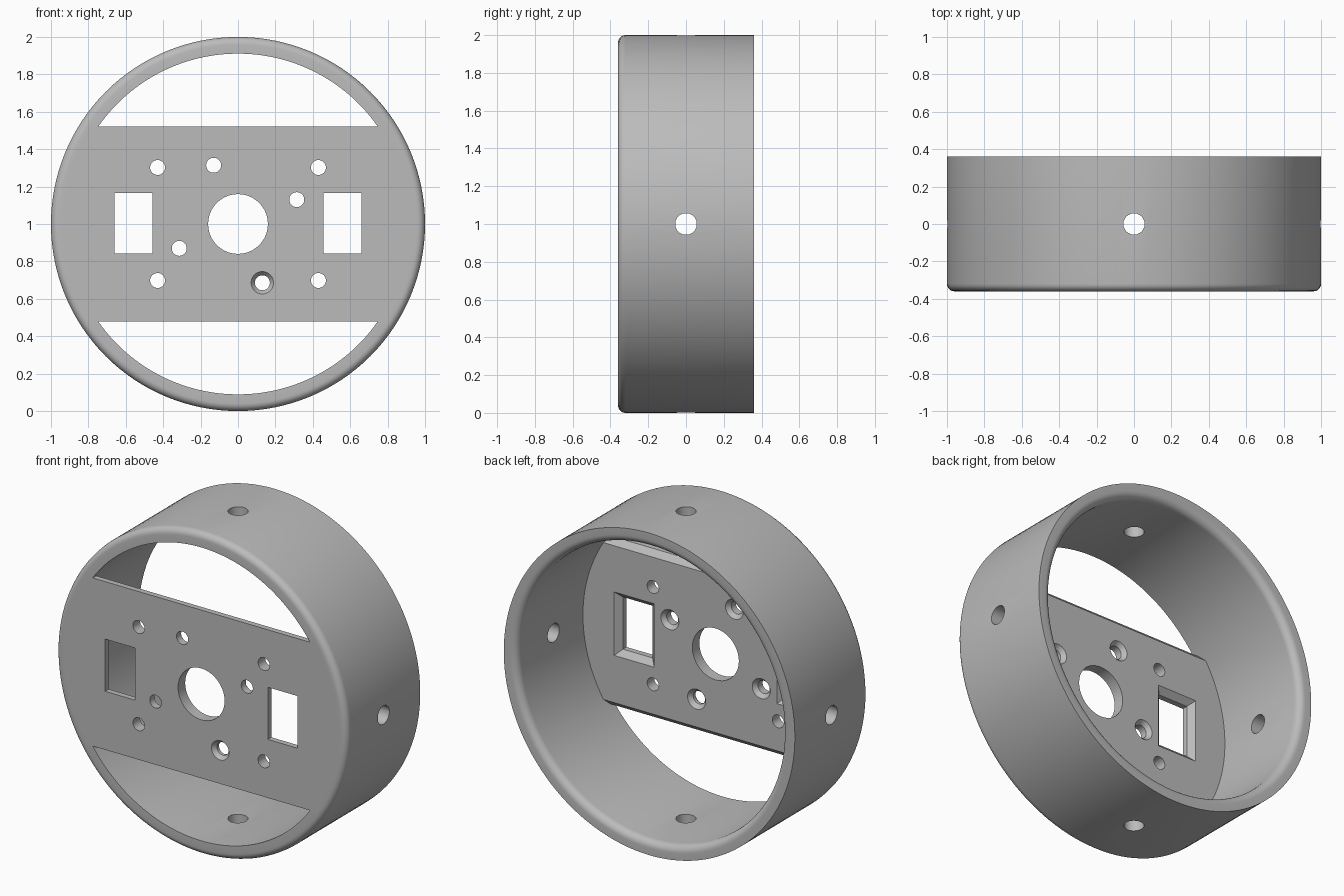
import bpy, bmesh
from math import sin, cos, asin, pi, radians
from mathutils import Matrix, Vector

if "Cube" in bpy.data.objects:
    bpy.data.objects.remove(bpy.data.objects["Cube"])

FRONT, BACK = -0.36, 0.36
OUTER, INNER = 1.0, 0.911
PLATE_BACK, STEP = -0.29, 0.035
CENTRE = Vector((0, 0, 1))

grey = bpy.data.materials.new("plain grey")
grey.use_nodes = True
grey.diffuse_color = (0.5, 0.5, 0.5, 1)
grey.node_tree.nodes["Principled BSDF"].inputs["Base Color"].default_value = (0.5, 0.5, 0.5, 1)


def ring(r, y, n, turn=0.0):
    """Circle of n points around the y axis."""
    return [Vector((r * cos(turn + 2 * pi * i / n), y, r * sin(turn + 2 * pi * i / n))) for i in range(n)]


def stack(bm, sections, matrix, closed=False):
    """Skin a row of sections, capped at the ends or closed into a loop."""
    rows = [[bm.verts.new(matrix @ p) for p in s] for s in sections]
    n = len(rows[0])
    pairs = list(zip(rows, rows[1:]))
    if closed:
        pairs.append((rows[-1], rows[0]))
    else:
        bm.faces.new(rows[0])
        bm.faces.new(rows[-1])
    for a, b in pairs:
        for i in range(n):
            j = (i + 1) % n
            bm.faces.new((a[i], a[j], b[j], b[i]))


def finish(bm, name):
    bmesh.ops.recalc_face_normals(bm, faces=bm.faces[:])
    mesh = bpy.data.meshes.new(name)
    bm.to_mesh(mesh)
    bm.free()
    mesh.materials.append(grey)
    obj = bpy.data.objects.new(name, mesh)
    bpy.context.collection.objects.link(obj)
    return obj


def combine(target, tool, operation):
    mod = target.modifiers.new(operation.lower(), 'BOOLEAN')
    mod.operation, mod.object, mod.solver = operation, tool, 'EXACT'
    bpy.context.view_layer.objects.active = target
    bpy.ops.object.modifier_apply(modifier=mod.name)
    bpy.data.objects.remove(tool)


def fillet(r, y, radius, start):
    """Quarter arc of (radius, y) profile points around a corner centre."""
    return [(r + radius * cos(radians(start + a)), y + radius * sin(radians(start + a)))
            for a in range(0, 91, 15)]


place = Matrix.Translation(CENTRE)

# Round housing: front outer edge and back inner edge are rounded
profile = [(INNER, FRONT)] + fillet(OUTER - 0.04, FRONT + 0.04, 0.04, -90)
profile += [(OUTER, BACK)] + fillet(INNER + 0.045, BACK - 0.045, 0.045, 90)
bm = bmesh.new()
stack(bm, [ring(r, y, 128) for r, y in profile], place, closed=True)
housing = finish(bm, "round_housing")


# Mounting plate across the front, chamfered on its back edges
def plate_outline(y, half_height, r=0.94, n=24):
    a = asin(half_height / r)
    side = [(r * cos(-a + 2 * a * i / n), r * sin(-a + 2 * a * i / n)) for i in range(n + 1)]
    return [Vector((x, y, z)) for x, z in side] + [Vector((-x, y, z)) for x, z in reversed(side)]


bm = bmesh.new()
stack(bm, [plate_outline(FRONT, 0.522), plate_outline(PLATE_BACK - STEP, 0.522),
           plate_outline(PLATE_BACK, 0.522 - STEP)], place)
combine(housing, finish(bm, "mounting_plate"), 'UNION')

# Openings
bm = bmesh.new()
before, behind = FRONT - 0.1, PLATE_BACK + 0.1


def bore(x, z, rings):
    stack(bm, [ring(r, y, 40) for r, y in rings], Matrix.Translation((x, 0, 1 + z)))


# Centre hole and four plain corner holes
bore(0, 0, [(0.16, before), (0.16, behind)])
for sx in (-1, 1):
    for sz in (-1, 1):
        bore(sx * 0.43, sz * 0.302, [(0.04, before), (0.04, behind)])

# Four countersunk screw holes, one sunk from the front as well
sink = [(0.04, PLATE_BACK - 0.025), (0.062, PLATE_BACK), (0.062, behind)]
for i in range(4):
    a = radians(22.5 + 90 * i)
    front = [(0.04, before)]
    if i == 3:
        front = [(0.06, before), (0.06, FRONT), (0.04, FRONT + 0.025)]
    bore(0.34 * cos(a), 0.34 * sin(a), front + sink)


# Rectangular windows that widen toward the back
def rectangle(y, grow):
    w, h = 0.102 + grow, 0.162 + grow
    return [Vector((sx * w, y, sz * h)) for sx, sz in ((-1, -1), (1, -1), (1, 1), (-1, 1))]


for sx in (-1, 1):
    stack(bm, [rectangle(before, 0), rectangle(PLATE_BACK - STEP, 0),
               rectangle(PLATE_BACK, STEP), rectangle(behind, STEP)],
          Matrix.Translation((sx * 0.559, 0, 1.003)))

# Four radial holes through the housing wall
for i in range(4):
    turn = Matrix.Rotation(i * pi / 2, 4, 'Y') @ Matrix.Rotation(pi / 2, 4, 'X')
    stack(bm, [ring(0.057, 0.8, 40), ring(0.057, 1.1, 40)], place @ turn)

combine(housing, finish(bm, "opening_cutters"), 'DIFFERENCE')

# Smooth curves, sharp edges
bpy.ops.object.select_all(action='DESELECT')
housing.select_set(True)
bpy.context.view_layer.objects.active = housing
bpy.ops.object.shade_smooth_by_angle(angle=radians(30))
